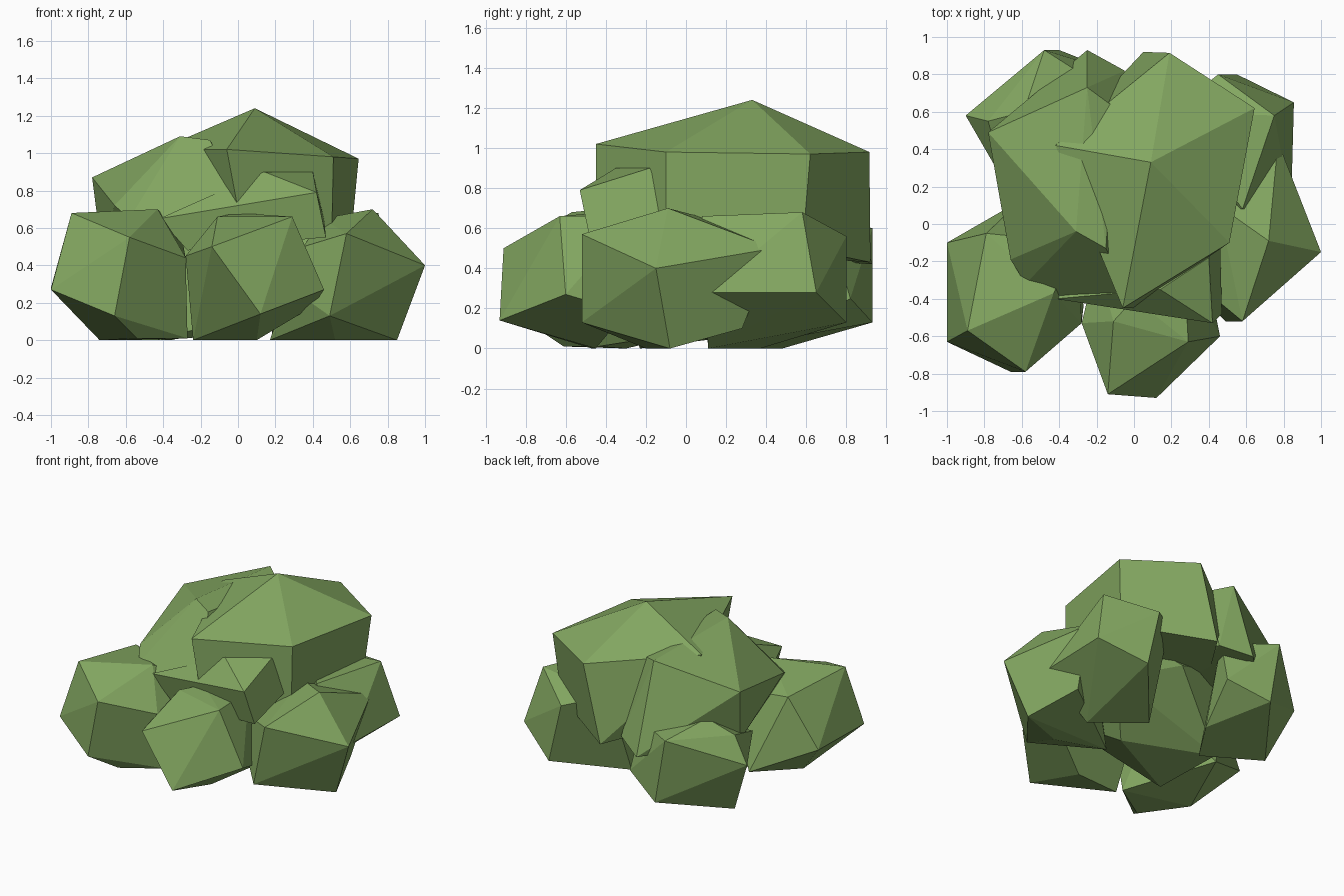
import bpy, bmesh, math

leaf = bpy.data.materials.new("leaf_green")
leaf.diffuse_color = (0.23, 0.39, 0.12, 1)


def lump(name, corners):
    """One chunky flat-faced foliage lump: convex shell around its corners."""
    bm = bmesh.new()
    for c in corners:
        bm.verts.new(c)
    hull = bmesh.ops.convex_hull(bm, input=bm.verts)
    loose = {g for g in hull["geom_interior"] + hull["geom_unused"]
             if isinstance(g, bmesh.types.BMVert)}
    bmesh.ops.delete(bm, geom=list(loose), context="VERTS")
    bmesh.ops.dissolve_limit(bm, angle_limit=math.radians(8),
                             verts=bm.verts, edges=bm.edges)
    bmesh.ops.recalc_face_normals(bm, faces=bm.faces)
    mesh = bpy.data.meshes.new(name)
    bm.to_mesh(mesh)
    bm.free()
    mesh.materials.append(leaf)
    obj = bpy.data.objects.new(name, mesh)
    bpy.context.collection.objects.link(obj)


# lower ring of lumps
lump("front_left_lump", [
    (-.89, -.57, .68), (-.58, -.79, .55), (-.66, -.79, .13), (-1, -.63, .27),
    (-1, -.10, .28), (-.79, -.05, .63), (-.43, -.37, .70), (-.28, -.53, .44),
    (-.27, -.44, .01), (-.74, -.30, 0), (-.54, -.61, .01), (-.60, .13, .10),
    (-.30, -.10, .55)])
lump("front_lump", [
    (-.14, -.91, .50), (.12, -.93, .14), (.46, -.60, .27), (.29, -.63, .66),
    (-.11, -.52, .66), (0, -.40, .68), (-.28, -.53, .45), (-.24, -.47, 0),
    (.10, -.45, 0), (.40, -.30, .18), (.27, -.26, .66), (-.20, -.20, .45)])
lump("right_lump", [
    (.58, -.52, .57), (1, -.15, .40), (.85, -.08, 0), (.49, -.52, .13),
    (.72, -.09, .70), (.77, .44, .50), (.72, .28, .10), (.35, -.33, .50),
    (.52, -.20, 0), (.45, .10, .65), (.17, -.08, 0), (.32, -.36, .25)])
lump("back_right_lump", [
    (.855, .65, .28), (.75, .58, .68), (.55, .80, .13), (.45, .80, .56),
    (.84, .10, .28), (.58, .08, .66), (.50, .11, 0),
    (.18, .37, 0), (.20, .60, .62), (.20, .10, .20)])
lump("back_left_lump", [
    (-.90, .58, .40), (-.48, .93, .60), (-.40, .93, .13), (-.73, .48, 0),
    (-.78, .55, .58), (-.59, .60, .67), (-.12, .82, .25), (-.15, .72, .58),
    (-.68, .20, .45), (-.35, .25, 0), (-.20, .50, .05)])

# hidden middle that ties the ring together
lump("core", [
    (.13, .02, .04), (-.42, -.23, 0), (-.50, .24, .06), (.40, -.32, .25),
    (.40, .30, .30), (0, .50, .45), (-.50, -.20, .60), (.42, -.20, .60),
    (.42, .40, .60), (-.45, .40, .60)])

# upper crown
lump("front_crown_lump", [
    (.42, -.53, .79), (.14, -.35, .90), (.40, -.18, .90), (.46, -.08, .65),
    (-.42, -.40, .65), (.47, -.48, .55), (.05, -.42, .50), (-.27, -.38, .48),
    (-.30, -.10, .60)])
lump("right_crown_lump", [
    (.09, .33, 1.24), (-.06, -.45, 1.02), (.51, -.10, .98), (.645, .62, .97),
    (.19, .915, .98), (-.42, .42, 1.02), (0, -.45, .70), (.50, -.10, .50),
    (.60, .58, .50), (.05, .92, .43), (-.30, .40, .50)])
lump("left_crown_lump", [
    (-.31, -.04, 1.09), (-.78, .49, .87), (-.25, .73, 1.05), (-.15, -.13, 1.07),
    (-.58, -.32, .65), (-.66, -.19, .72), (.02, -.46, .73), (-.42, -.38, .65),
    (-.73, .42, .48), (-.25, .93, .42), (-.10, .62, 1.0), (-.05, .82, .48),
    (-.40, -.10, .50)])
